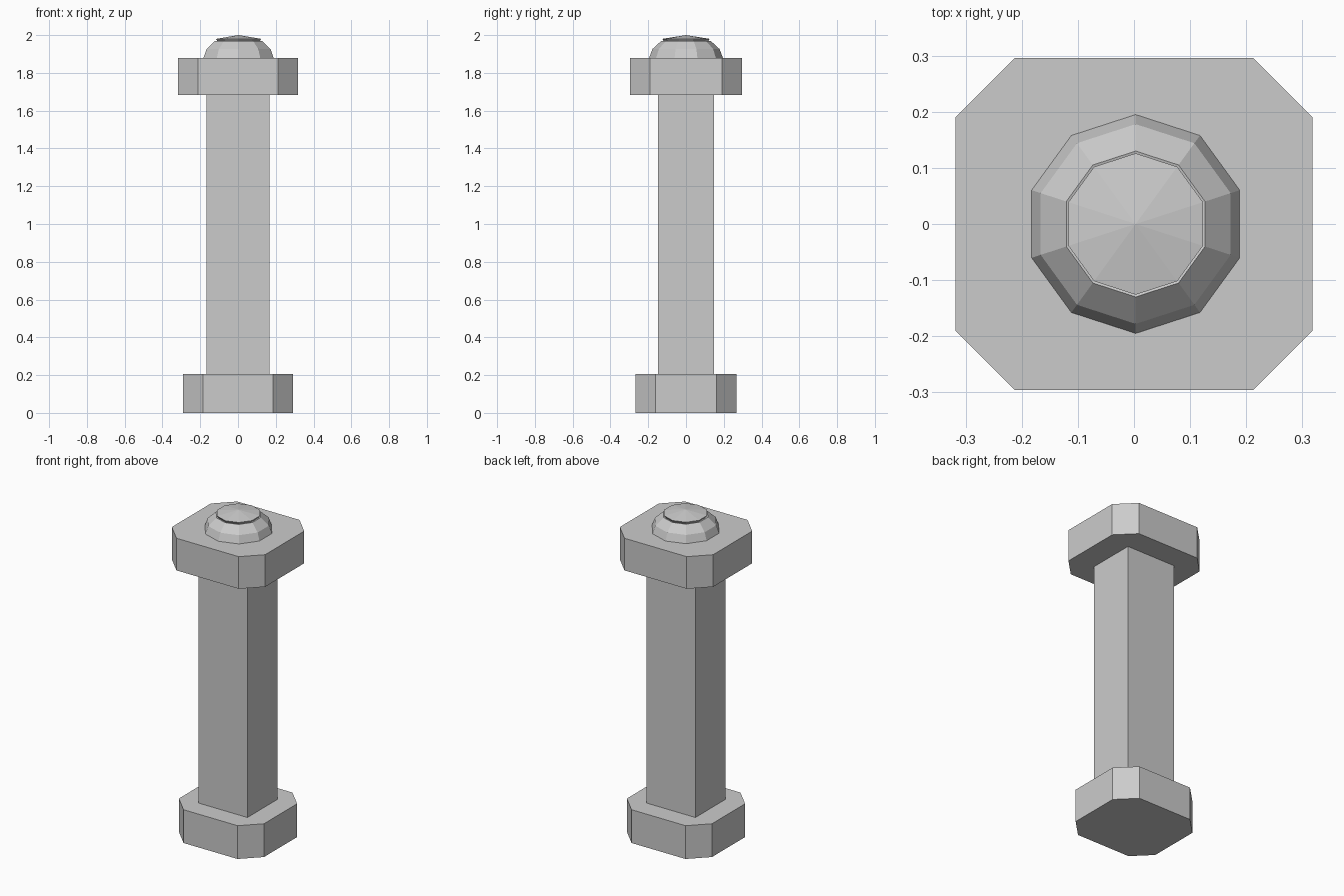
import bpy
from math import cos, sin, pi

if "Cube" in bpy.data.objects:
    bpy.data.objects.remove(bpy.data.objects["Cube"])


def make_object(name, verts, faces):
    mesh = bpy.data.meshes.new(name)
    mesh.from_pydata(verts, [], faces)
    mesh.update()
    obj = bpy.data.objects.new(name, mesh)
    bpy.context.collection.objects.link(obj)
    return obj


def prism(name, outline, z0, z1):
    n = len(outline)
    verts = [(x, y, z) for z in (z0, z1) for x, y in outline]
    faces = [tuple(reversed(range(n))), tuple(range(n, 2 * n))]
    faces += [(i, (i + 1) % n, n + (i + 1) % n, n + i) for i in range(n)]
    return make_object(name, verts, faces)


def chamfered(hx, hy, c):
    return [(hx - c, -hy), (hx, c - hy), (hx, hy - c), (hx - c, hy),
            (c - hx, hy), (-hx, hy - c), (-hx, c - hy), (c - hx, -hy)]


def lathe(name, profile, apex_z, sides, cx):
    # Rings from bottom to top, closed by a flat base and a pointed top
    verts = [(cx + r * cos(pi / 2 + 2 * pi * i / sides),
              r * sin(pi / 2 + 2 * pi * i / sides), z)
             for r, z in profile for i in range(sides)]
    faces = [tuple(reversed(range(sides)))]
    for k in range(len(profile) - 1):
        for i in range(sides):
            a, b = k * sides + i, k * sides + (i + 1) % sides
            faces.append((a, b, b + sides, a + sides))
    verts.append((cx, 0, apex_z))
    last = (len(profile) - 1) * sides
    faces += [(last + i, last + (i + 1) % sides, len(verts) - 1)
              for i in range(sides)]
    return make_object(name, verts, faces)


# Chamfered base block
prism("base", chamfered(0.29, 0.267, 0.106), 0, 0.205)

# Rectangular shaft
prism("shaft", [(0.167, -0.147), (0.167, 0.147),
                (-0.167, 0.147), (-0.167, -0.147)], 0.205, 1.682)

# Chamfered capital block
prism("capital", chamfered(0.318, 0.296, 0.106), 1.682, 1.88)

# Ten-sided dome with a narrow groove below its shallow pointed lid
lathe("dome", [(0.195, 1.88), (0.178, 1.926), (0.13, 1.97),
               (0.116, 1.966), (0.126, 1.98)], 2.0, 10, 0.003)
